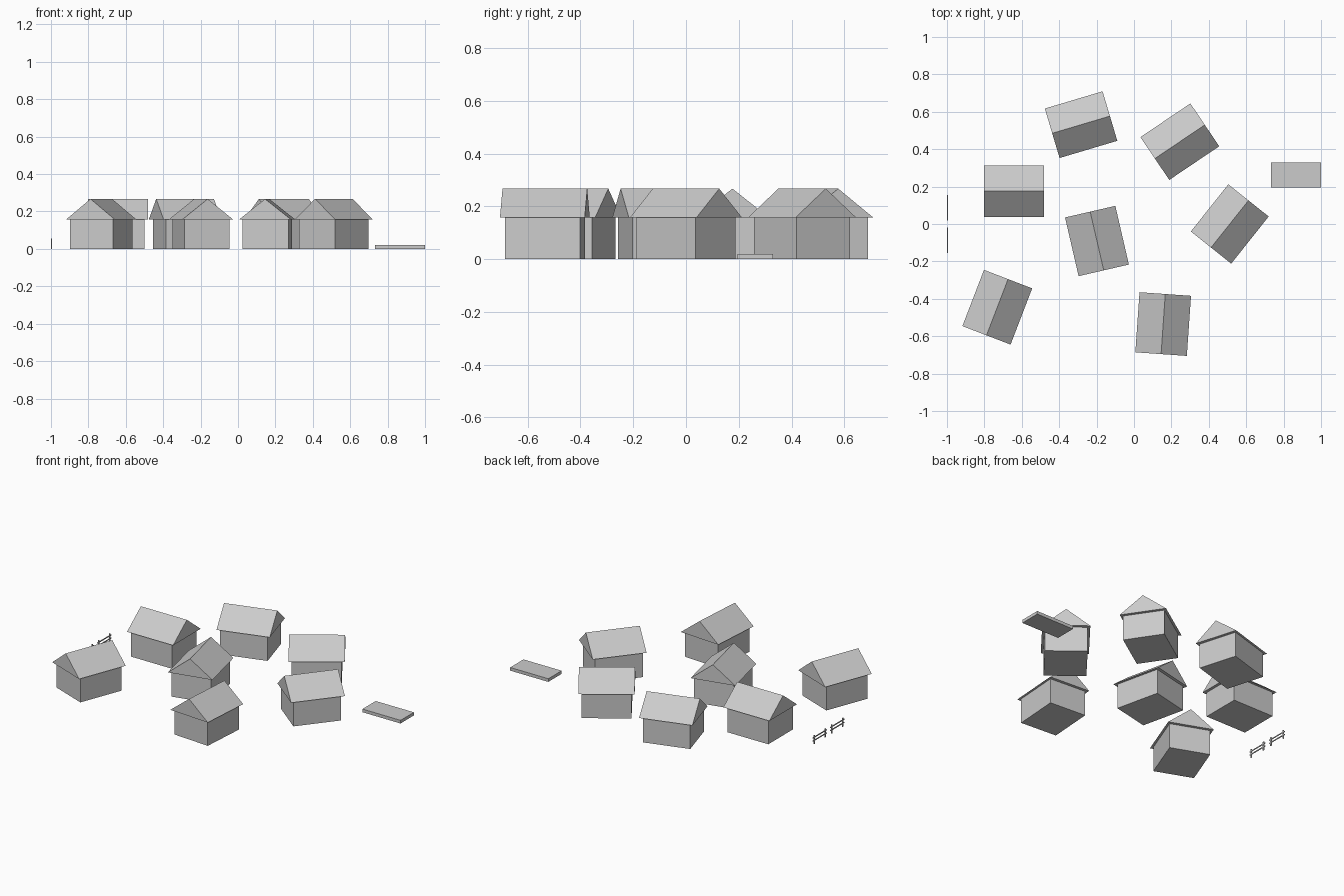
import bpy, bmesh
from math import radians
from mathutils import Matrix

if "Cube" in bpy.data.objects:
    bpy.data.objects.remove(bpy.data.objects["Cube"])

HALF_L, HALF_W = 0.143, 0.123      # wall half length / width
ROOF_L, ROOF_W = 0.161, 0.138      # roof half length / width
EAVE, RIDGE = 0.158, 0.267


def finish(bm, name, matrix=None):
    bmesh.ops.recalc_face_normals(bm, faces=bm.faces)
    mesh = bpy.data.meshes.new(name)
    bm.to_mesh(mesh)
    bm.free()
    obj = bpy.data.objects.new(name, mesh)
    if matrix:
        obj.matrix_world = matrix
    bpy.context.collection.objects.link(obj)
    return obj


def add_box(bm, x0, x1, y0, y1, z0, z1):
    m = Matrix.Translation(((x0 + x1) / 2, (y0 + y1) / 2, (z0 + z1) / 2))
    m = m @ Matrix.Diagonal((x1 - x0, y1 - y0, z1 - z0, 1))
    bmesh.ops.create_cube(bm, size=1, matrix=m)


def house(i, x, y, angle):
    place = Matrix.Translation((x, y, 0)) @ Matrix.Rotation(radians(angle), 4, 'Z')
    # walls
    bm = bmesh.new()
    add_box(bm, -HALF_L, HALF_L, -HALF_W, HALF_W, 0, EAVE)
    finish(bm, f"house_walls_{i}", place)
    # solid gable roof: triangle swept along the ridge
    bm = bmesh.new()
    tri = [bm.verts.new((-ROOF_L, py, pz)) for py, pz in
           ((-ROOF_W, EAVE), (ROOF_W, EAVE), (0, RIDGE))]
    end = bmesh.ops.extrude_face_region(bm, geom=[bm.faces.new(tri)], use_keep_orig=True)
    moved = [g for g in end["geom"] if isinstance(g, bmesh.types.BMVert)]
    bmesh.ops.translate(bm, verts=moved, vec=(2 * ROOF_L, 0, 0))
    finish(bm, f"house_roof_{i}", place)


# ring of houses: x, y, ridge direction in degrees
houses = [(-0.642, 0.176, 0), (-0.283, 0.531, 16.6), (0.245, 0.44, 34),
          (0.512, 0.0, 51.5), (-0.198, -0.091, 103), (-0.731, -0.445, 69),
          (0.156, -0.535, 86)]
for i, h in enumerate(houses, 1):
    house(i, *h)

# dock slab
bm = bmesh.new()
add_box(bm, 0.733, 1.0, 0.196, 0.329, 0, 0.02)
finish(bm, "dock")

# two fence sections, each with two posts and two rails
for name, yc in (("fence_back", 0.088), ("fence_front", -0.088)):
    bm = bmesh.new()
    for s in (-1, 1):
        y = yc + s * 0.055
        add_box(bm, -1.0, -0.994, y - 0.004, y + 0.004, 0, 0.055)
    for z in (0.022, 0.042):
        add_box(bm, -0.999, -0.995, yc - 0.068, yc + 0.068, z - 0.003, z + 0.003)
    finish(bm, name)
